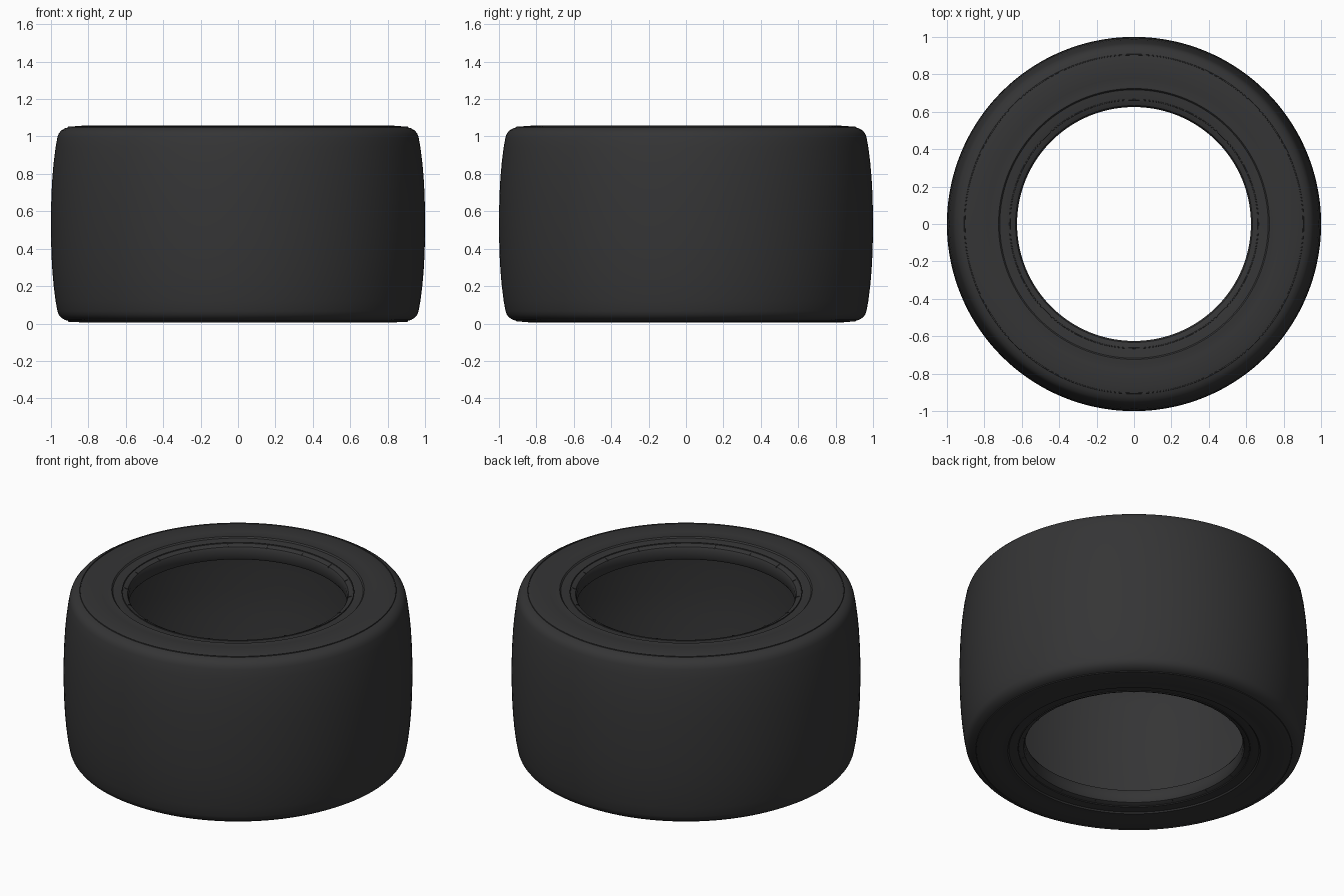
import bpy, bmesh, math

if "Cube" in bpy.data.objects:
    bpy.data.objects.remove(bpy.data.objects["Cube"])

H = 1.063          # overall tyre width (stands along z)
MID = H / 2
SEG = 144

rubber = bpy.data.materials.new("black_rubber")
rubber.diffuse_color = (0.035, 0.035, 0.036, 1)
rubber.use_nodes = True
rubber.node_tree.nodes["Principled BSDF"].inputs["Base Color"].default_value = rubber.diffuse_color


def finish(name, bm, angle=35):
    bmesh.ops.recalc_face_normals(bm, faces=bm.faces)
    mesh = bpy.data.meshes.new(name)
    bm.to_mesh(mesh)
    bm.free()
    ob = bpy.data.objects.new(name, mesh)
    bpy.context.collection.objects.link(ob)
    mesh.materials.append(rubber)
    bpy.ops.object.select_all(action='DESELECT')
    ob.select_set(True)
    bpy.context.view_layer.objects.active = ob
    bpy.ops.object.shade_smooth_by_angle(angle=math.radians(angle))
    return ob


def lathe(name, profile):
    """Revolve a closed (radius, z) loop around the z axis."""
    bm = bmesh.new()
    rings = []
    for i in range(SEG):
        a = 2 * math.pi * i / SEG
        rings.append([bm.verts.new((r * math.cos(a), r * math.sin(a), z))
                      for r, z in profile])
    n = len(profile)
    for i in range(SEG):
        p, q = rings[i], rings[(i + 1) % SEG]
        for j in range(n):
            k = (j + 1) % n
            bm.faces.new((p[j], q[j], q[k], p[k]))
    return finish(name, bm)


# Upper half of the tyre section: (radius, height above the middle)
outer = [
    # crowned tread
    (0.999, 0.08), (0.997, 0.16), (0.992, 0.25), (0.985, 0.33), (0.975, 0.41),
    # rounded shoulder
    (0.965, 0.465), (0.958, 0.484), (0.945, 0.500), (0.925, 0.512),
    (0.900, 0.519), (0.870, 0.523),
    # sidewall
    (0.830, 0.526), (0.780, 0.525), (0.740, 0.520),
    # raised rim guard step
    (0.732, 0.522), (0.724, 0.521), (0.717, 0.513),
    # bead
    (0.680, 0.510), (0.650, 0.505), (0.633, 0.497), (0.625, 0.482),
    (0.625, 0.430), (0.632, 0.418), (0.645, 0.415),
]
# Hollow inside: inner sidewall, then inner lining
inner = [
    (0.690, 0.445), (0.740, 0.464), (0.800, 0.472), (0.860, 0.466),
    (0.905, 0.444), (0.928, 0.405), (0.940, 0.330), (0.950, 0.200),
    (0.955, 0.080),
]
half = outer + inner
top = [(r, MID + z) for r, z in half]
bottom = [(r, MID - z) for r, z in reversed(half)]
lathe("tyre_body", [(1.0, MID)] + top + [(0.957, MID)] + bottom)

# Thin moulding rings on both sidewalls
for side, s in (("top", 1), ("bottom", -1)):
    for label, r, z, w, h in (("outer", 0.905, 0.518, 0.004, 0.004),
                              ("bead", 0.664, 0.508, 0.004, 0.004)):
        loop = [(r - w, MID + s * (z - 0.006)), (r - w * 0.5, MID + s * (z + h)),
                (r + w * 0.5, MID + s * (z + h)), (r + w, MID + s * (z - 0.006))]
        lathe(f"{label}_moulding_ring_{side}", loop)

# Small radial bead ribs on both sides
for side, s in (("top", 1), ("bottom", -1)):
    bm = bmesh.new()
    for i in range(18):
        a = 2 * math.pi * (i + 0.5) / 18
        c, d = math.cos(a), math.sin(a)
        section = [(0.630, 0.485), (0.630, 0.500), (0.652, 0.508), (0.652, 0.495)]
        sides = [[bm.verts.new((r * c - t * d, r * d + t * c, MID + s * z))
                  for r, z in section] for t in (-0.002, 0.002)]
        p, q = sides
        bm.faces.new(p)
        bm.faces.new(q)
        for j in range(4):
            k = (j + 1) % 4
            bm.faces.new((p[j], p[k], q[k], q[j]))
    finish(f"bead_ribs_{side}", bm, 30)
